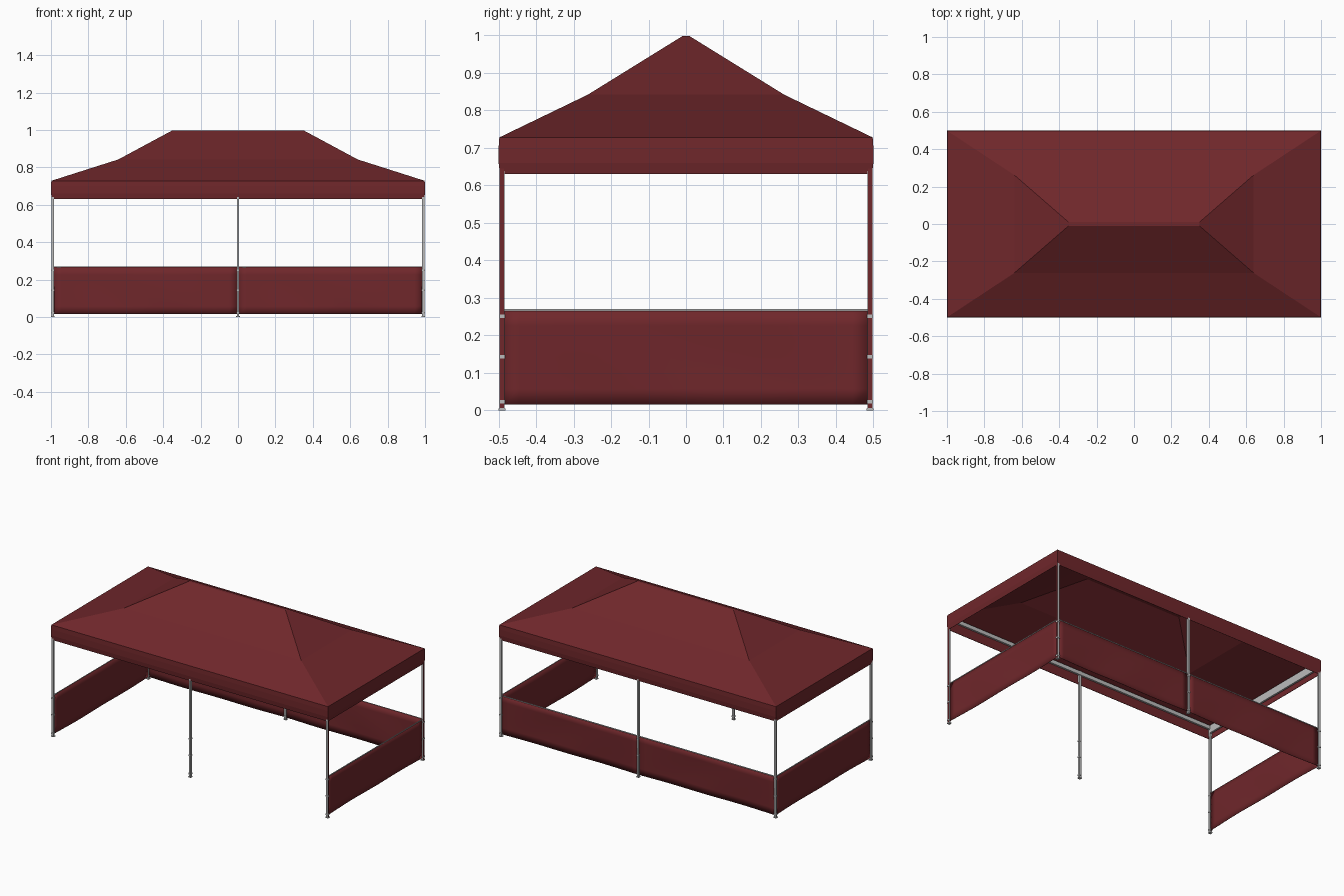
import bpy, bmesh, math

if "Cube" in bpy.data.objects:
    bpy.data.objects.remove(bpy.data.objects["Cube"])


def material(name, color):
    m = bpy.data.materials.new(name)
    m.diffuse_color = color
    m.use_nodes = True
    m.node_tree.nodes["Principled BSDF"].inputs["Base Color"].default_value = m.diffuse_color
    return m


RED = material("red_fabric", (0.16, 0.02, 0.024, 1))
GREY = material("grey_metal", (0.5, 0.5, 0.5, 1))


def finish(bm, name, mat, smooth=False, thickness=0):
    me = bpy.data.meshes.new(name)
    bmesh.ops.recalc_face_normals(bm, faces=bm.faces)
    for f in bm.faces:
        f.smooth = smooth
    bm.to_mesh(me)
    bm.free()
    ob = bpy.data.objects.new(name, me)
    bpy.context.collection.objects.link(ob)
    me.materials.append(mat)
    if thickness:
        mod = ob.modifiers.new("cloth_thickness", 'SOLIDIFY')
        mod.thickness = thickness
        mod.offset = -1
    return ob


def add_box(bm, lo, hi):
    verts = bmesh.ops.create_cube(bm, size=1)["verts"]
    for v in verts:
        for i in range(3):
            v.co[i] = (lo[i] + hi[i]) / 2 + v.co[i] * (hi[i] - lo[i])


def box(name, lo, hi, mat):
    bm = bmesh.new()
    add_box(bm, lo, hi)
    return finish(bm, name, mat)


# Canopy: rectangular rings from valance hem up to the short ridge
bm = bmesh.new()
rings = []
for hx, hy, z in [(0.995, 0.496, 0.63), (1.0, 0.5, 0.66), (1.0, 0.5, 0.70),
                  (0.998, 0.498, 0.728), (0.64, 0.262, 0.842), (0.35, 0.01, 0.998)]:
    rings.append([bm.verts.new((sx * hx, sy * hy, z))
                  for sx, sy in ((-1, -1), (1, -1), (1, 1), (-1, 1))])
for a, b in zip(rings, rings[1:]):
    for i in range(4):
        j = (i + 1) % 4
        bm.faces.new((a[i], a[j], b[j], b[i]))
bm.faces.new(rings[-1])
finish(bm, "canopy", RED, thickness=0.003)

# Eave frame bars behind the valance
for s, side in ((-1, "front"), (1, "back")):
    y = s * 0.487
    box(side + "_eave_bar", (-0.985, y - 0.006, 0.69), (0.985, y + 0.006, 0.715), GREY)
for s, side in ((-1, "left"), (1, "right")):
    x = s * 0.985
    box(side + "_eave_bar", (x - 0.006, -0.485, 0.665), (x + 0.006, 0.485, 0.715), GREY)

# Six legs with feet and clamp collars
for lx, xname in ((-0.99, "left"), (0, "middle"), (0.99, "right")):
    for ly, yname in ((-0.491, "front"), (0.491, "back")):
        bm = bmesh.new()
        for half, z0, z1 in ((0.0065, 0, 0.72), (0.0095, 0, 0.005), (0.0085, 0.018, 0.027),
                             (0.0085, 0.138, 0.147), (0.0085, 0.246, 0.255)):
            add_box(bm, (lx - half, ly - half, z0), (lx + half, ly + half, z1))
        finish(bm, f"{yname}_{xname}_leg", GREY)
        # Red strip on the outer face of the right-hand legs
        if lx > 0.5:
            box(f"{yname}_right_leg_strip", (lx + 0.0065, ly - 0.006, 0.006),
                (lx + 0.0075, ly + 0.006, 0.66), RED)


# Half-height walls: slightly billowed cloth hung from a thin rail
def wall(name, start, end, inward):
    nu, nv = 24, 6
    bm = bmesh.new()
    grid = []
    for i in range(nu + 1):
        u = i / nu
        col = []
        for j in range(nv + 1):
            v = j / nv
            b = 0.007 * math.sin(math.pi * u) * math.sin(math.pi * v * 0.5 + math.pi / 2)
            b *= 1 + 0.5 * math.sin(9 * u + 3 * v)
            col.append(bm.verts.new((start[0] + (end[0] - start[0]) * u + inward[0] * b,
                                     start[1] + (end[1] - start[1]) * u + inward[1] * b,
                                     0.015 + 0.253 * v)))
        grid.append(col)
    for i in range(nu):
        for j in range(nv):
            bm.faces.new((grid[i][j], grid[i + 1][j], grid[i + 1][j + 1], grid[i][j + 1]))
    finish(bm, name, RED, smooth=True, thickness=0.002)
    lo = [min(a, b) - 0.002 for a, b in zip(start, end)]
    hi = [max(a, b) + 0.002 for a, b in zip(start, end)]
    box(name + "_rail", (*lo, 0.265), (*hi, 0.27), GREY)


wall("left_wall", (-0.99, -0.486), (-0.99, 0.486), (1, 0))
wall("right_wall", (0.99, -0.486), (0.99, 0.486), (-1, 0))
wall("back_left_wall", (-0.985, 0.491), (-0.005, 0.491), (0, -1))
wall("back_right_wall", (0.005, 0.491), (0.985, 0.491), (0, -1))
